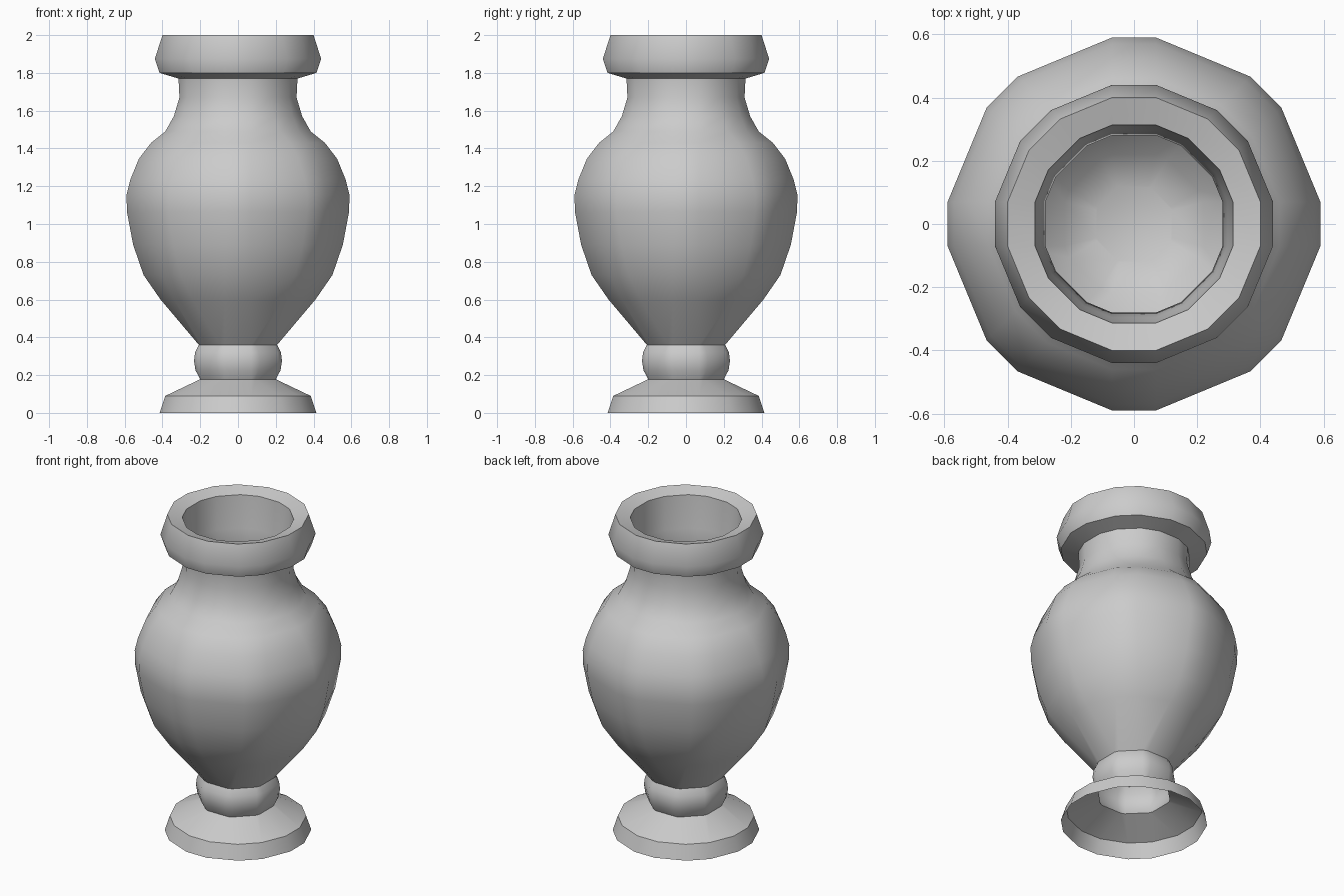
import bpy
import math

if "Cube" in bpy.data.objects:
    bpy.data.objects.remove(bpy.data.objects["Cube"])

CHAMFER = 0.07  # half width of the small face at each of the eight corners


def ring(radius, z):
    """Octagon with cut corners: 16 points, counter-clockwise."""
    half = min(CHAMFER, radius * 0.37)
    points = []
    for k in range(8):
        a = k * math.pi / 4
        c, s = math.cos(a), math.sin(a)
        for side in (-half, half):
            points.append((radius * c - side * s, radius * s + side * c, z))
    return points


def turned(name, profile, cap_end=False):
    """Join rings along a (radius, z) profile into a smooth turned part."""
    verts = [p for r, z in profile for p in ring(r, z)]
    faces = []
    for i in range(len(profile) - 1):
        for j in range(16):
            n = (j + 1) % 16
            faces.append((i * 16 + j, i * 16 + n, (i + 1) * 16 + n, (i + 1) * 16 + j))
    if cap_end:
        faces.append(tuple(range(len(verts) - 16, len(verts))))
    mesh = bpy.data.meshes.new(name)
    mesh.from_pydata(verts, [], faces)
    mesh.update()
    obj = bpy.data.objects.new(name, mesh)
    bpy.context.collection.objects.link(obj)
    bpy.ops.object.select_all(action='DESELECT')
    obj.select_set(True)
    bpy.context.view_layer.objects.active = obj
    bpy.ops.object.shade_smooth_by_angle(angle=math.radians(44))
    return obj


# Hollow flared foot
turned("foot", [(0.415, 0.0), (0.385, 0.09), (0.2, 0.178)])

# Rounded collar between foot and body
turned("collar", [(0.2, 0.178), (0.225, 0.225), (0.233, 0.275),
                  (0.227, 0.32), (0.207, 0.36)])

# Body, neck and lip outside, then funnel mouth and inner wall down to the floor
outside = [(0.207, 0.36), (0.41, 0.60), (0.50, 0.73), (0.555, 0.89),
           (0.588, 1.065), (0.59, 1.155), (0.57, 1.235), (0.525, 1.345),
           (0.46, 1.43), (0.385, 1.49), (0.34, 1.57), (0.31, 1.67), (0.315, 1.77)]
lip = [(0.415, 1.80), (0.44, 1.875), (0.40, 2.0), (0.313, 1.975)]
inside = [(0.296, 1.77), (0.28, 1.67), (0.31, 1.56), (0.36, 1.465),
          (0.49, 1.34), (0.555, 1.15), (0.555, 1.06), (0.52, 0.89),
          (0.465, 0.74), (0.38, 0.61), (0.22, 0.43), (0.12, 0.38)]
turned("vase_body", outside + lip + inside, cap_end=True)
